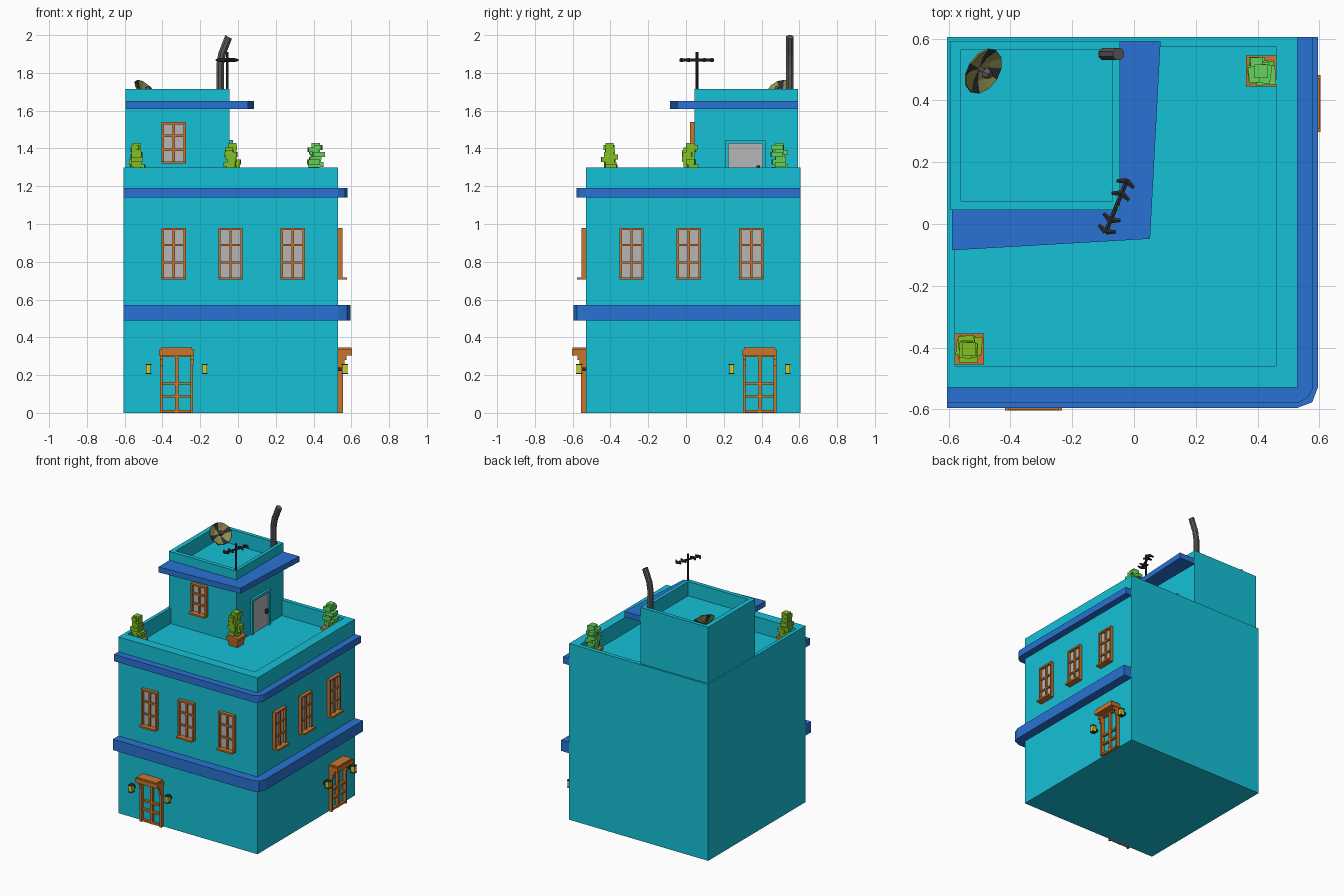
import bpy, bmesh, math, random
from mathutils import Vector, Matrix

if "Cube" in bpy.data.objects:
    bpy.data.objects.remove(bpy.data.objects["Cube"])

random.seed(4)

def material(name, hexcol):
    lin = [(int(hexcol[i:i + 2], 16) / 255) ** 2.2 for i in (0, 2, 4)]
    m = bpy.data.materials.new(name)
    m.diffuse_color = (*lin, 1)
    m.use_nodes = True
    m.node_tree.nodes["Principled BSDF"].inputs["Base Color"].default_value = m.diffuse_color
    return m

TEAL, BLUE = material("teal", "1BC0D5"), material("blue", "2D72D2")
WOOD, GLASS = material("wood", "C87530"), material("glass", "B4B4B4")
LAMP, DARK = material("lamp", "D2C828"), material("dark", "333333")
PIPE, KHAKI = material("pipe", "5A5A5A"), material("khaki", "8C8C50")
LIME, GREEN = material("lime", "82BE28"), material("green", "64D25A")

def finish(name, bm, *mats):
    bmesh.ops.recalc_face_normals(bm, faces=bm.faces)
    me = bpy.data.meshes.new(name)
    bm.to_mesh(me)
    bm.free()
    for m in mats:
        me.materials.append(m)
    ob = bpy.data.objects.new(name, me)
    bpy.context.collection.objects.link(ob)
    return ob

def add_box(bm, b, rot=0):
    x0, x1, y0, y1, z0, z1 = b
    c = Vector(((x0 + x1) / 2, (y0 + y1) / 2, (z0 + z1) / 2))
    s = Matrix.Diagonal((abs(x1 - x0), abs(y1 - y0), abs(z1 - z0), 1))
    bmesh.ops.create_cube(bm, size=1, matrix=Matrix.Translation(c) @ Matrix.Rotation(rot, 4, 'Z') @ s)

def boxes(name, blist, mat):
    bm = bmesh.new()
    for b in blist:
        add_box(bm, b)
    return finish(name, bm, mat)

def prism(name, pts, z0, z1, mat):
    bm = bmesh.new()
    f = bm.faces.new([bm.verts.new((x, y, z0)) for x, y in pts])
    top = bmesh.ops.extrude_face_region(bm, geom=[f])
    bmesh.ops.translate(bm, vec=(0, 0, z1 - z0), verts=[v for v in top["geom"] if isinstance(v, bmesh.types.BMVert)])
    if not any(g.calc_center_median().z < z0 + 1e-5 for g in bm.faces):
        bm.faces.new([v for v in bm.verts if v.co.z < z0 + 1e-5])
    return finish(name, bm, mat)

# Walled block with a sunken roof inside its parapet
def tub(name, outer, inner, z0, ztop, zfloor, mat):
    bm = bmesh.new()
    loops = []
    for (x0, x1, y0, y1), z in ((outer, z0), (outer, ztop), (inner, ztop), (inner, zfloor)):
        loops.append([bm.verts.new((x, y, z)) for x, y in ((x0, y0), (x1, y0), (x1, y1), (x0, y1))])
    for a, b in zip(loops, loops[1:]):
        for i in range(4):
            j = (i + 1) % 4
            bm.faces.new((a[i], a[j], b[j], b[i]))
    bm.faces.new(loops[0])
    bm.faces.new(loops[-1])
    return finish(name, bm, mat)

def add_rod(bm, a, b, r1, r2=None, seg=6):
    a, b = Vector(a), Vector(b)
    q = (b - a).to_track_quat('Z', 'Y').to_matrix().to_4x4()
    bmesh.ops.create_cone(bm, cap_ends=True, segments=seg, radius1=r1, radius2=r1 if r2 is None else r2,
                          depth=(b - a).length, matrix=Matrix.Translation((a + b) / 2) @ q)

tub("main_building", (-0.605, 0.53, -0.53, 0.605), (-0.58, 0.46, -0.46, 0.575), 0, 1.30, 1.185, TEAL)
tub("roof_tower", (-0.595, -0.045, 0.045, 0.592), (-0.56, -0.07, 0.075, 0.565), 1.18, 1.715, 1.61, TEAL)

# Ledges wrapping the front and right walls
def ledge(name, e, z0, z1):
    k = e - 0.018
    prism(name, [(-0.605, -0.53), (-0.605, -e), (0.53, -e), (k, -k), (e, -0.53), (e, 0.605),
                 (0.53, 0.605), (0.53, -0.53)], z0, z1, BLUE)
ledge("lower_ledge", 0.595, 0.49, 0.57)
ledge("upper_ledge", 0.58, 1.14, 1.19)
prism("tower_ledge", [(-0.59, 0.045), (-0.59, -0.085), (0.052, -0.048), (0.086, 0.592),
                      (-0.045, 0.592), (-0.045, 0.045)], 1.61, 1.65, BLUE)

# Wall mapping: u along the wall, d outward, z up
def front(base):
    return lambda u0, u1, d0, d1, z0, z1: (u0, u1, base - d1, base - d0, z0, z1)

def right(base):
    return lambda u0, u1, d0, d1, z0, z1: (base + d0, base + d1, u0, u1, z0, z1)

def window(name, w, u, z0, z1):
    h, t = 0.064, 0.012
    parts = [w(u - h, u - h + t, 0, 0.024, z0, z1), w(u + h - t, u + h, 0, 0.024, z0, z1),
             w(u - h, u + h, 0, 0.024, z1 - t, z1), w(u - h, u + h, 0, 0.046, z0, z0 + t),
             w(u - 0.006, u + 0.006, 0, 0.018, z0, z1)]
    for k in (1, 2):
        zc = z0 + (z1 - z0) * k / 3
        parts.append(w(u - h, u + h, 0, 0.018, zc - 0.006, zc + 0.006))
    boxes(name + "_frame", parts, WOOD)
    boxes(name + "_glass", [w(u - h + 0.005, u + h - 0.005, -0.002, 0.006, z0 + 0.005, z1 - 0.005)], GLASS)

def door(name, w, u):
    h, t = 0.088, 0.014
    parts = [w(u - h, u - h + t, 0, 0.026, 0, 0.31), w(u + h - t, u + h, 0, 0.026, 0, 0.31),
             w(u - 0.009, u + 0.009, 0, 0.018, 0, 0.31)]
    for z in (0.002, 0.082, 0.148, 0.296):
        parts.append(w(u - h, u + h, 0, 0.018, z, z + 0.014))
    # Hood with brackets
    parts += [w(u - h - 0.004, u + h + 0.004, 0, 0.074, 0.305, 0.335),
              w(u - h + 0.006, u + h - 0.006, 0, 0.07, 0.335, 0.345)]
    for s in (-1, 1):
        c = u + s * (h - 0.007)
        parts += [w(c - 0.008, c + 0.008, 0, 0.045, 0.28, 0.305), w(c - 0.008, c + 0.008, 0, 0.034, 0.25, 0.28)]
    boxes(name, parts, WOOD)
    # Wall lamps
    for s, side in ((-1, "a"), (1, "b")):
        c = u + s * 0.149
        boxes(name + "_lamp_" + side, [w(c - 0.012, c + 0.012, 0.022, 0.05, 0.21, 0.255)], LAMP)
        boxes(name + "_lamp_mount_" + side,
              [w(c - 0.007, c + 0.007, 0, 0.024, 0.222, 0.24), w(c - 0.015, c + 0.015, 0.019, 0.053, 0.205, 0.211),
               w(c - 0.015, c + 0.015, 0.019, 0.053, 0.254, 0.26)], DARK)

for wall, name, centres in ((front(-0.53), "front", (-0.34, -0.04, 0.29)), (right(0.53), "right", (-0.288, 0.015, 0.345))):
    for i, u in enumerate(centres):
        window(f"{name}_window_{i + 1}", wall, u, 0.705, 0.98)
door("front_door", front(-0.53), -0.325)
door("right_door", right(0.53), 0.39)
window("tower_window", front(0.045), -0.34, 1.32, 1.54)

# Tower door
w = right(-0.045)
boxes("tower_door_frame", [w(0.208, 0.226, 0, 0.018, 1.185, 1.445), w(0.404, 0.422, 0, 0.018, 1.185, 1.445),
                           w(0.208, 0.422, 0, 0.018, 1.427, 1.445)], TEAL)
boxes("tower_door_panel", [w(0.226, 0.404, -0.002, 0.006, 1.185, 1.427)], GLASS)
boxes("tower_door_handle", [w(0.372, 0.392, 0.006, 0.02, 1.28, 1.31)], DARK)

# Potted shrubs
def shrub(i, x, y, mat):
    bm = bmesh.new()
    for z0, z1, r1, r2 in ((1.185, 1.24, 0.035, 0.044), (1.238, 1.256, 0.05, 0.05)):
        bmesh.ops.create_cone(bm, cap_ends=True, segments=4, radius1=r1 * 1.414, radius2=r2 * 1.414, depth=z1 - z0,
                              matrix=Matrix.Translation((x, y, (z0 + z1) / 2)) @ Matrix.Rotation(math.pi / 4, 4, 'Z'))
    finish(f"pot_{i}", bm, WOOD)
    bm = bmesh.new()
    add_box(bm, (x - 0.022, x + 0.022, y - 0.022, y + 0.022, 1.25, 1.43))
    for k in range(12):
        z = 1.262 + 0.013 * k
        cx, cy = x + random.uniform(-0.016, 0.016), y + random.uniform(-0.016, 0.016)
        a, b = random.uniform(0.018, 0.032), random.uniform(0.018, 0.032)
        add_box(bm, (cx - a, cx + a, cy - b, cy + b, z - 0.012, z + 0.014), random.uniform(-0.15, 0.15))
    finish(f"shrub_{i}", bm, mat)

shrub(1, -0.535, -0.405, LIME)
shrub(2, -0.03, 0.022, LIME)
shrub(3, 0.412, 0.495, GREEN)

# Bent flue pipe: rings swept along a path
bm = bmesh.new()
rings = []
for px, pz, tilt in ((-0.095, 1.61, 0), (-0.095, 1.84, 0.1), (-0.085, 1.90, 0.28), (-0.05, 1.99, 0.5)):
    ring = []
    for k in range(8):
        a = math.tau * (k + 0.5) / 8
        d = 0.0215 * math.cos(a)
        ring.append(bm.verts.new((px + d * math.cos(tilt), 0.55 + 0.0215 * math.sin(a), pz - d * math.sin(tilt))))
    rings.append(ring)
for a, b in zip(rings, rings[1:]):
    for k in range(8):
        bm.faces.new((a[k], a[(k + 1) % 8], b[(k + 1) % 8], b[k]))
bm.faces.new(rings[0])
bm.faces.new(rings[-1])
finish("flue_pipe", bm, PIPE)

# Aerial on the tower corner
bm = bmesh.new()
c = Vector((-0.057, 0.058, 1.868))
d = Vector((0.38, 0.925, 0))
n = Vector((0.925, -0.38, 0))
add_rod(bm, (c.x, c.y, 1.70), (c.x, c.y, 1.91), 0.007)
add_rod(bm, c - d * 0.095, c + d * 0.095, 0.008)
for t in (-0.09, -0.05, 0.045, 0.088):
    p = c + d * t
    tip = d * (0.012 if t < 0 else -0.012)
    for s in (-1, 1):
        add_rod(bm, p, p + n * 0.03 * s + tip, 0.011, 0.006)
finish("aerial", bm, DARK)

# Satellite dish
axis = Vector((0.66, -0.40, 0.64)).normalized()
M = Matrix.Translation((-0.505, 0.505, 1.685)) @ axis.to_track_quat('Z', 'Y').to_matrix().to_4x4()
bm = bmesh.new()
hub = bm.verts.new(M @ Vector((0, 0, 0)))
dish = [[bm.verts.new(M @ Vector((r * math.cos(math.tau * k / 12), r * math.sin(math.tau * k / 12), h)))
         for k in range(12)] for r, h in ((0.045, 0.007), (0.08, 0.025))]
for k in range(12):
    j = (k + 1) % 12
    for f in (bm.faces.new((hub, dish[0][k], dish[0][j])), bm.faces.new((dish[0][k], dish[1][k], dish[1][j], dish[0][j]))):
        f.material_index = 1 if k % 3 == 0 else 0
ob = finish("dish", bm, KHAKI, DARK)
ob.modifiers.new("thickness", 'SOLIDIFY').thickness = 0.005
bm = bmesh.new()
add_rod(bm, M @ Vector((0, 0, 0)), M @ Vector((0, 0, 0.05)), 0.008)
add_rod(bm, M @ Vector((0, 0, 0.04)), M @ Vector((0, 0, 0.06)), 0.02, 0.012)
add_rod(bm, (-0.515, 0.512, 1.61), (-0.515, 0.512, 1.68), 0.014)
finish("dish_feed_and_stand", bm, PIPE)
